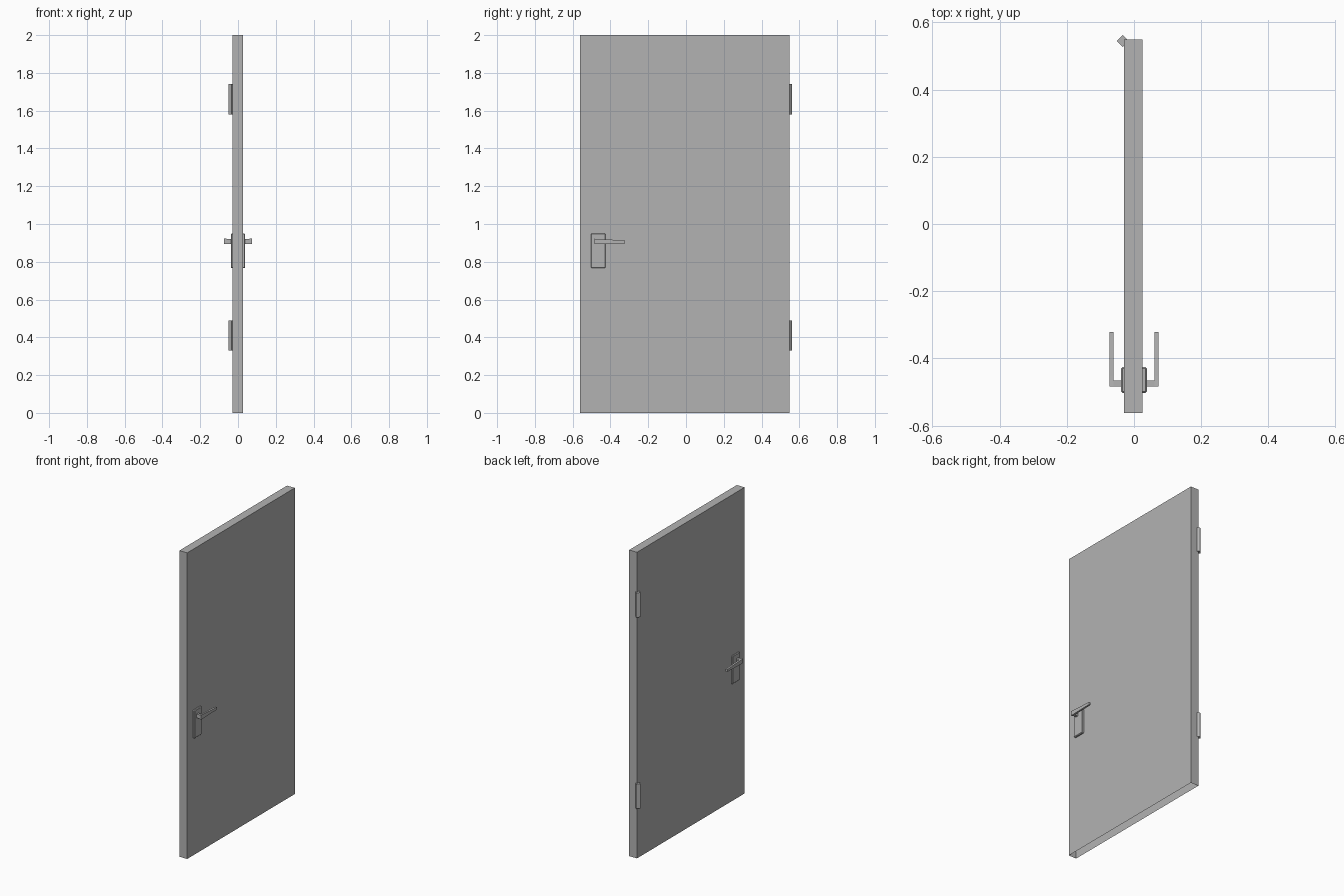
import bpy, bmesh
from math import radians
from mathutils import Matrix, Vector

cube = bpy.data.objects.get("Cube")
if cube:
    bpy.data.objects.remove(cube)

GREY = (0.45, 0.45, 0.45, 1)
mat = bpy.data.materials.new("plain_grey")
mat.use_nodes = True
mat.diffuse_color = GREY
mat.node_tree.nodes["Principled BSDF"].inputs["Base Color"].default_value = GREY


def finish(name, bm):
    bmesh.ops.recalc_face_normals(bm, faces=bm.faces[:])
    mesh = bpy.data.meshes.new(name)
    bm.to_mesh(mesh)
    bm.free()
    mesh.materials.append(mat)
    obj = bpy.data.objects.new(name, mesh)
    bpy.context.collection.objects.link(obj)
    return obj


def box(name, low, high, turn=0, open_bottom=False):
    low, high = Vector(low), Vector(high)
    bm = bmesh.new()
    place = (Matrix.Translation((low + high) / 2) @ Matrix.Rotation(radians(turn), 4, "Z")
             @ Matrix.Diagonal((high - low).to_4d()))
    place[3][3] = 1
    bmesh.ops.create_cube(bm, size=1, matrix=place)
    if open_bottom:
        bm.normal_update()
        under = [f for f in bm.faces if f.normal.z < -0.9]
        bmesh.ops.delete(bm, geom=under, context="FACES_ONLY")
    return finish(name, bm)


def extrude_x(name, outline, x0, x1):
    bm = bmesh.new()
    face = bm.faces.new([bm.verts.new((x0, y, z)) for y, z in outline])
    moved = bmesh.ops.extrude_face_region(bm, geom=[face])["geom"]
    bmesh.ops.translate(bm, vec=(x1 - x0, 0, 0),
                        verts=[v for v in moved if isinstance(v, bmesh.types.BMVert)])
    return finish(name, bm)


# Door leaf, a shell open underneath
box("door_leaf", (-0.03, -0.562, 0), (0.026, 0.549, 2), open_bottom=True)

# Handle sets on both faces of the door
lever_outline = [(-0.484, 0.893), (-0.484, 0.922), (-0.452, 0.92),
                 (-0.322, 0.913), (-0.322, 0.897), (-0.452, 0.894)]
for side, s in (("left", 1), ("right", -1)):
    xs = sorted((s * 0.02, s * 0.038))
    plate = box(side + "_handle_plate", (xs[0], -0.503, 0.766), (xs[1], -0.426, 0.95))
    bevel = plate.modifiers.new("soft_edges", "BEVEL")
    bevel.width = 0.004
    bevel.segments = 1
    xs = sorted((s * 0.036, s * 0.064))
    box(side + "_handle_spindle", (xs[0], -0.483, 0.895), (xs[1], -0.466, 0.92))
    extrude_x(side + "_handle_lever", lever_outline, s * 0.061, s * 0.073)

# Hinge knuckles, square bars turned on the rear corner
for name, z in (("lower_hinge", 0.33), ("upper_hinge", 1.58)):
    box(name, (-0.046, 0.532, z), (-0.021, 0.557, z + 0.16), turn=45)
